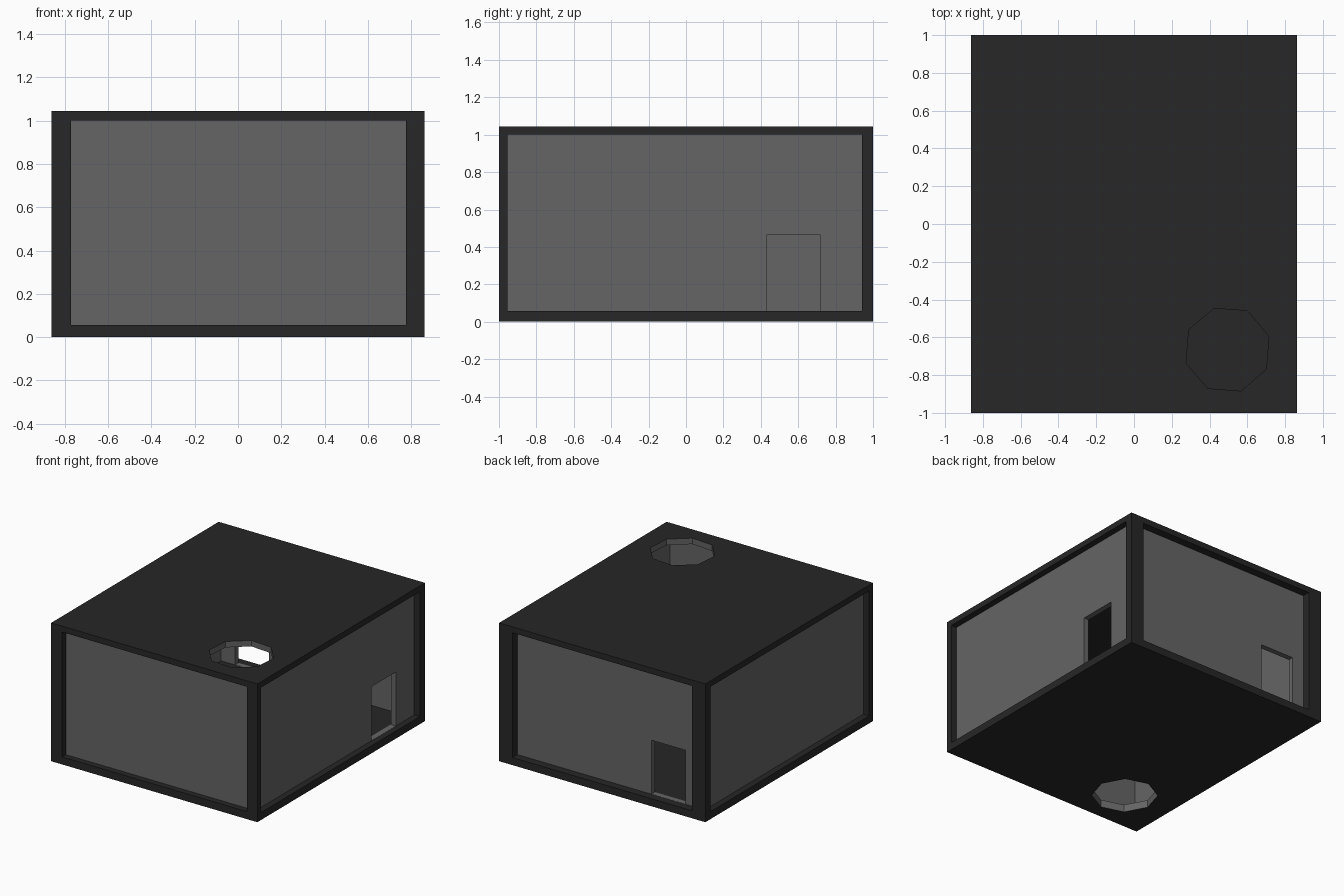
import bpy, math

if "Cube" in bpy.data.objects:
    bpy.data.objects.remove(bpy.data.objects["Cube"])

def box(name, x0, x1, y0, y1, z0, z1):
    bpy.ops.mesh.primitive_cube_add(size=1, location=((x0 + x1) / 2, (y0 + y1) / 2, (z0 + z1) / 2))
    ob = bpy.context.object
    ob.name = name
    ob.scale = (x1 - x0, y1 - y0, z1 - z0)
    bpy.ops.object.transform_apply(location=True, rotation=True, scale=True)
    return ob

def octagon(name, x, y, z, turn):
    # the primitive starts its first vertex on +y
    bpy.ops.mesh.primitive_cylinder_add(vertices=8, radius=0.23, depth=0.3, location=(x, y, z),
                                        rotation=(0, 0, math.radians(turn - 90)))
    ob = bpy.context.object
    ob.name = name
    bpy.ops.object.transform_apply(location=True, rotation=True, scale=True)
    return ob

def material(name, v):
    m = bpy.data.materials.new(name)
    m.diffuse_color = (v, v, v, 1)
    m.use_nodes = True
    m.node_tree.nodes["Principled BSDF"].inputs["Base Color"].default_value = m.diffuse_color
    return m

FLOOR, CEIL = 0.057, 1.0

# outer block
shell = box("room_shell", -0.862, 0.862, -1, 1, 0, 1.045)

cutters = [
    # hollow interior
    box("interior", -0.773, 0.773, -0.912, 0.9, FLOOR, CEIL),
    # shallow panels in the four outer walls
    box("front_recess", -0.77, 0.775, -1.1, -0.955, FLOOR, CEIL),
    box("back_recess", -0.752, 0.752, 0.94, 1.1, FLOOR, CEIL),
    box("right_recess", 0.815, 1.0, -0.955, 0.94, FLOOR, CEIL),
    box("left_recess", -1.0, -0.815, -0.955, 0.94, FLOOR, CEIL),
    # doorways
    box("right_door", 0.7, 0.84, 0.43, 0.72, FLOOR + 0.001, 0.465),
    box("back_door", -0.655, -0.37, 0.85, 0.97, FLOOR + 0.001, 0.465),
    # eight-sided openings in roof and floor
    octagon("roof_hole", 0.495, -0.665, 1.03, 18),
    octagon("floor_hole", -0.475, -0.667, 0.02, 6),
]

for c in cutters:
    c.hide_render = True
    mod = shell.modifiers.new(c.name, 'BOOLEAN')
    mod.operation = 'DIFFERENCE'
    mod.solver = 'EXACT'
    mod.object = c
    bpy.context.view_layer.objects.active = shell
    bpy.ops.object.modifier_apply(modifier=mod.name)
    bpy.data.objects.remove(c)

# dark frame and slabs, lighter wall panels and opening edges
me = shell.data
me.materials.clear()
me.materials.append(material("dark_frame", 0.02))
me.materials.append(material("grey_wall", 0.13))
for p in me.polygons:
    x, y, z = p.center
    slab = abs(p.normal.z) > 0.5 and p.area > 0.05
    p.material_index = int(abs(x) < 0.817 and -0.957 < y < 0.942 and not slab)
    p.use_smooth = False
